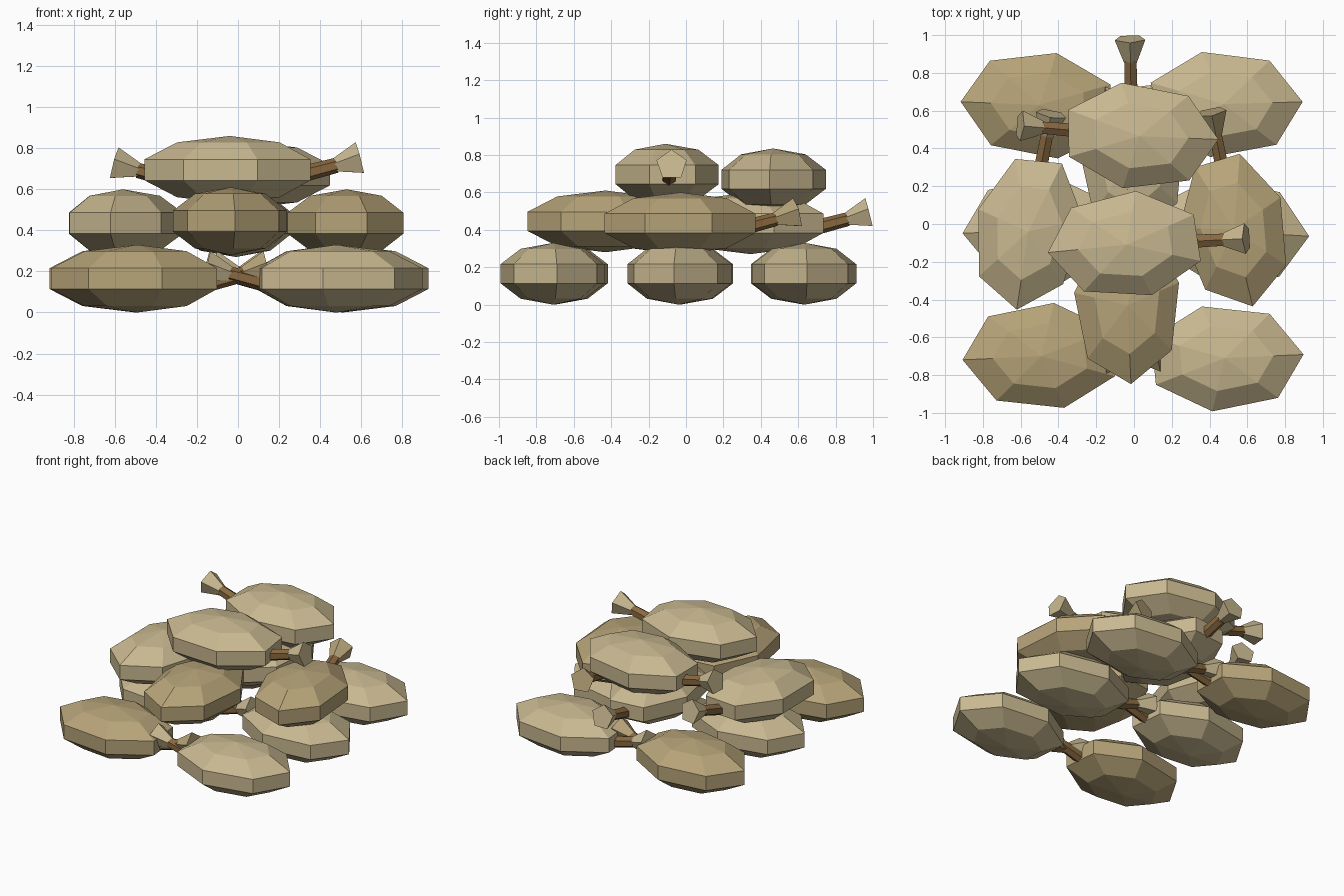
import bpy, bmesh
from math import radians, pi
from mathutils import Matrix, Vector

if "Cube" in bpy.data.objects:
    bpy.data.objects.remove(bpy.data.objects["Cube"])


def material(name, rgb):
    m = bpy.data.materials.new(name)
    m.diffuse_color = (*rgb, 1)
    m.use_nodes = True
    m.node_tree.nodes["Principled BSDF"].inputs["Base Color"].default_value = m.diffuse_color
    return m


LIGHT = material("light_burlap", (0.58, 0.48, 0.28))
DARK = material("dark_burlap", (0.47, 0.37, 0.19))
ROPE = material("rope", (0.25, 0.14, 0.05))


def make_object(name, bm, mat, matrix):
    me = bpy.data.meshes.new(name)
    bm.to_mesh(me)
    bm.free()
    me.materials.append(mat)
    ob = bpy.data.objects.new(name, me)
    ob.matrix_world = matrix
    bpy.context.collection.objects.link(ob)
    return ob


def cone(r1, r2, start, end, sides):
    # tapered prism between two points, lying along the line joining them
    bm = bmesh.new()
    axis = Vector(end) - Vector(start)
    m = Matrix.Translation((Vector(start) + Vector(end)) / 2) @ axis.to_track_quat('Z', 'Y').to_matrix().to_4x4()
    bmesh.ops.create_cone(bm, cap_ends=True, segments=sides, radius1=r1, radius2=r2,
                          depth=axis.length, matrix=m)
    return bm


def sack(name, x, y, z, yaw, mat):
    place = Matrix.Translation((x, y, z)) @ Matrix.Rotation(radians(yaw), 4, 'Z')
    # squashed low-poly body
    bm = bmesh.new()
    shape = Matrix.Diagonal((0.44, 0.30, 0.165, 1)) @ Matrix.Rotation(radians(-9), 4, 'Z')
    bmesh.ops.create_uvsphere(bm, u_segments=7, v_segments=5, radius=1, matrix=shape)
    make_object(name + "_body", bm, mat, place)
    # tied neck and flared mouth, tilted up
    make_object(name + "_tie", cone(0.04, 0.037, (0.36, 0, -0.02), (0.52, 0, 0.022), 6), ROPE, place)
    make_object(name + "_mouth", cone(0.035, 0.085, (0.51, 0, 0.02), (0.635, 0, 0.052), 5), mat, place)


# bottom layer: three rows of two, mouths facing inward
sack("bottom_front_left", -0.49, -0.70, 0.165, 0, DARK)
sack("bottom_front_right", 0.48, -0.71, 0.165, 180, LIGHT)
sack("bottom_middle_left", -0.49, -0.03, 0.165, 0, LIGHT)
sack("bottom_middle_right", 0.51, -0.04, 0.165, 174, LIGHT)
sack("bottom_back_left", -0.50, 0.63, 0.165, -5, DARK)
sack("bottom_back_right", 0.475, 0.635, 0.165, 179, LIGHT)

# middle layer: mouths facing back
sack("middle_left", -0.56, -0.04, 0.435, 79, LIGHT)
sack("middle_right", 0.53, -0.03, 0.435, 101, DARK)
sack("middle_front", -0.035, -0.43, 0.445, 90, DARK)
sack("middle_back", -0.01, 0.345, 0.435, 91, LIGHT)

# top layer: mouths facing opposite sides
sack("top_front", -0.04, -0.11, 0.695, 3, LIGHT)
sack("top_back", 0.03, 0.465, 0.67, 175, LIGHT)
